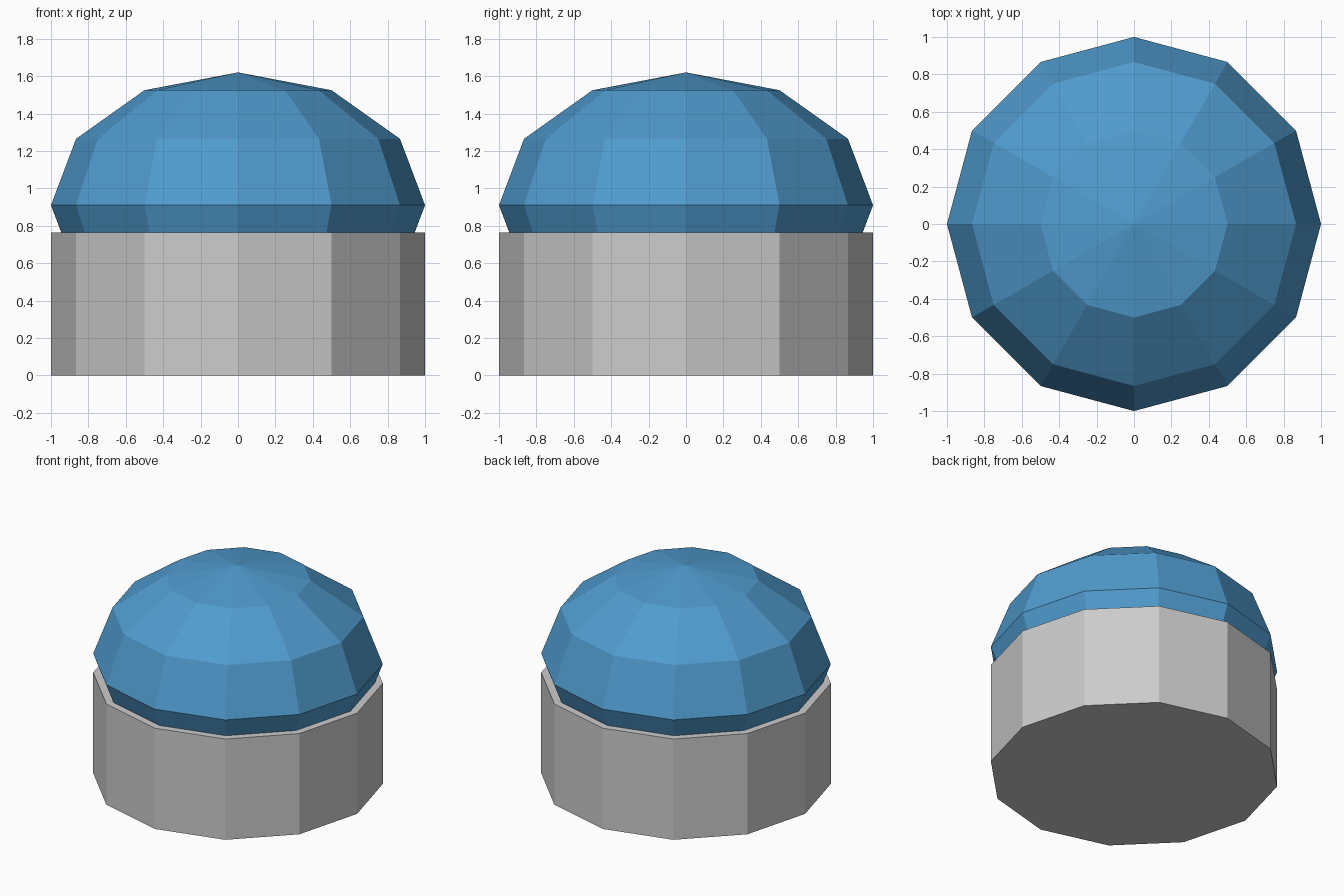
import bpy

if "Cube" in bpy.data.objects:
    bpy.data.objects.remove(bpy.data.objects["Cube"])

SIDES = 12
BASE_HEIGHT = 0.765
DOME_CENTRE = 0.91
DOME_HALF_HEIGHT = 0.71

# Twelve-sided grey base drum, closed at both ends
bpy.ops.mesh.primitive_cylinder_add(vertices=SIDES, radius=1, depth=BASE_HEIGHT,
                                    location=(0, 0, BASE_HEIGHT / 2))
bpy.context.object.name = "base"

# Faceted, slightly flattened ball sunk into the base
bpy.ops.mesh.primitive_uv_sphere_add(segments=SIDES, ring_count=6, radius=1,
                                     location=(0, 0, DOME_CENTRE))
dome = bpy.context.object
dome.name = "dome"
dome.scale.z = DOME_HALF_HEIGHT
bpy.ops.object.transform_apply(location=False, rotation=False, scale=True)

# Blue dome colour
blue = bpy.data.materials.new("blue")
blue.diffuse_color = (0.08, 0.33, 0.62, 1)
blue.use_nodes = True
blue.node_tree.nodes["Principled BSDF"].inputs["Base Color"].default_value = blue.diffuse_color
dome.data.materials.append(blue)
